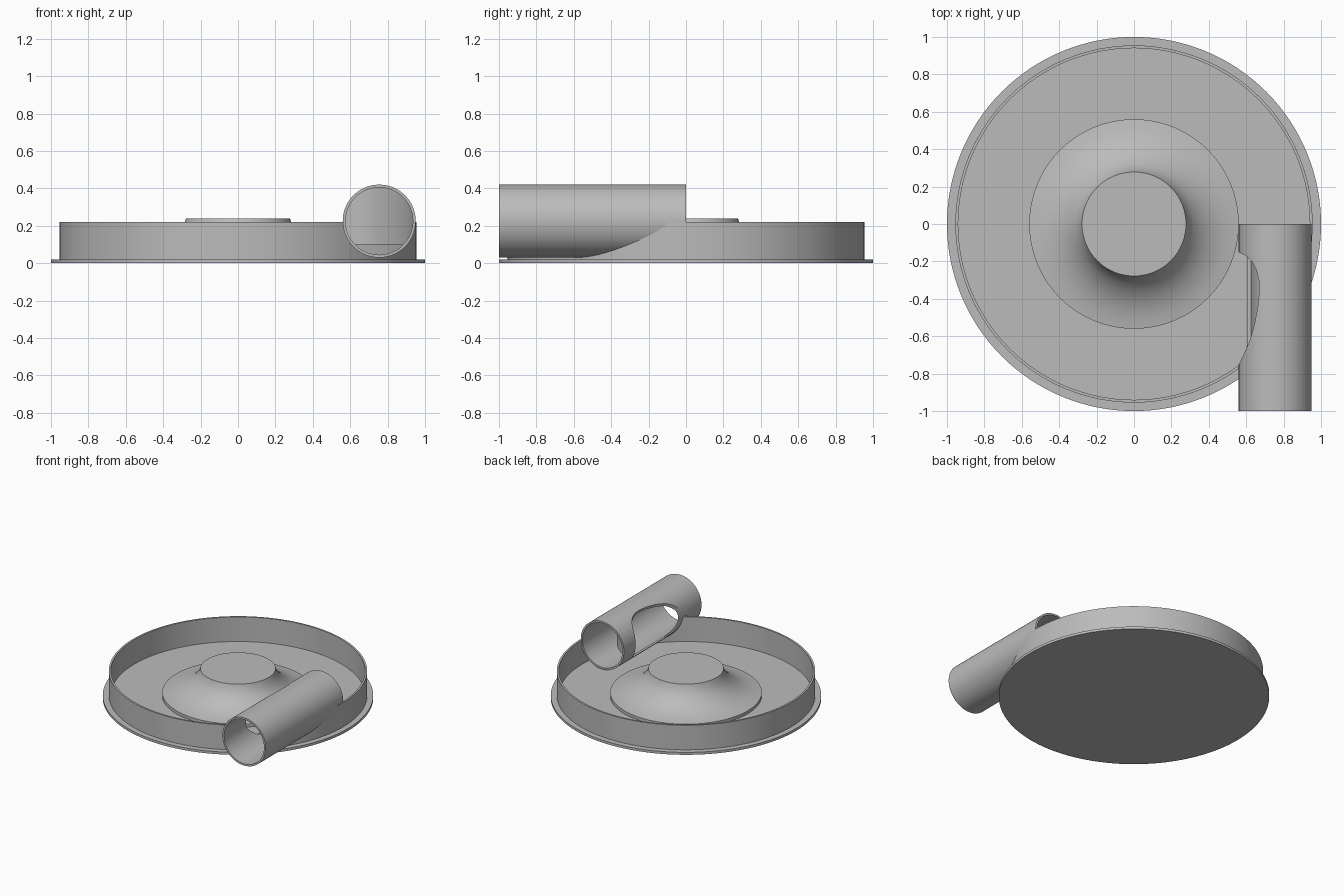
import bpy, bmesh, math
from mathutils import Matrix

cube = bpy.data.objects.get("Cube")
if cube:
    bpy.data.objects.remove(cube, do_unlink=True)

grey = bpy.data.materials.new("plain grey")
grey.use_nodes = True
COLOUR = (0.5, 0.5, 0.5, 1)
grey.diffuse_color = COLOUR
grey.node_tree.nodes["Principled BSDF"].inputs["Base Color"].default_value = COLOUR


def make(name, bm):
    bmesh.ops.remove_doubles(bm, verts=bm.verts, dist=1e-5)
    bmesh.ops.recalc_face_normals(bm, faces=bm.faces)
    mesh = bpy.data.meshes.new(name)
    bm.to_mesh(mesh)
    bm.free()
    mesh.materials.append(grey)
    ob = bpy.data.objects.new(name, mesh)
    bpy.context.collection.objects.link(ob)
    return ob


def lathe(name, profile, closed=False, steps=128, matrix=Matrix()):
    """Spin an (r, z) profile around the z axis."""
    bm = bmesh.new()
    vs = [bm.verts.new((r, 0, z)) for r, z in profile]
    pairs = list(zip(vs, vs[1:] + vs[:1]))
    if not closed:
        pairs.pop()
    edges = [bm.edges.new(p) for p in pairs]
    bmesh.ops.spin(bm, geom=vs + edges, cent=(0, 0, 0), axis=(0, 0, 1),
                   angle=math.tau, steps=steps, use_merge=True)
    bm.transform(matrix)
    return make(name, bm)


def prism(name, outline, low, high):
    bm = bmesh.new()
    face = bm.faces.new([bm.verts.new((x, y, low)) for x, y in outline])
    top = bmesh.ops.extrude_face_region(bm, geom=[face])["geom"]
    for v in top:
        if isinstance(v, bmesh.types.BMVert):
            v.co.z = high
    return make(name, bm)


def boolean(ob, cutter, operation="DIFFERENCE"):
    mod = ob.modifiers.new("cut", "BOOLEAN")
    mod.object = cutter
    mod.operation = operation
    mod.solver = "EXACT"
    cutter.hide_render = True
    bpy.context.view_layer.objects.active = ob
    bpy.ops.object.modifier_apply(modifier=mod.name)


# Base plate, rim and flared hub
base = lathe("base_plate", [(0, 0), (1, 0), (1, 0.02), (0, 0.02)])
rim = lathe("rim_wall", [(0.94, 0.015), (0.955, 0.015), (0.955, 0.22), (0.94, 0.22)], True)
hub = lathe("flared_hub", [(0, 0.015), (0.56, 0.015), (0.56, 0.045), (0.51, 0.053),
                           (0.46, 0.067), (0.41, 0.088), (0.36, 0.12), (0.32, 0.158),
                           (0.29, 0.2), (0.278, 0.24), (0, 0.24)])

# Tangential pipe lying along y
lay = Matrix.Translation((0.755, 0, 0.225)) @ Matrix.Rotation(math.pi / 2, 4, "X")
pipe = lathe("side_pipe", [(0.18, 0), (0.195, 0), (0.195, 1), (0.18, 1)], True, 96, lay)
bore = lathe("bore_cutter", [(0, -0.001), (0.183, -0.001), (0.183, 1.1), (0, 1.1)], False, 96, lay)
boolean(rim, bore)

# Opening from the pipe into the chamber
opening = prism("opening_cutter", [(0.5, -0.14), (0.56, -0.15), (0.6, -0.17), (0.633, -0.205),
                                   (0.655, -0.25), (0.667, -0.3), (0.67, -0.36),
                                   (0.662, -0.44), (0.645, -0.53), (0.62, -0.62),
                                   (0.59, -0.69), (0.56, -0.75), (0.5, -0.8)], 0.1, 0.6)
boolean(pipe, opening)

# Curved guide inside the pipe, turning towards the opening
arc = [(math.cos(a), math.sin(a)) for a in (math.pi / 2 * i / 20 for i in range(21))]
outer = [(0.55 + 0.41 * c, -0.72 + 0.58 * s) for c, s in arc]
inner = [(0.55 + 0.395 * c, -0.72 + 0.565 * s) for c, s in reversed(arc)]
guide = prism("inner_guide", outer + inner, 0.1, 0.6)
boolean(guide, bore, "INTERSECT")

for cutter in (bore, opening):
    bpy.data.objects.remove(cutter, do_unlink=True)

# Smooth round surfaces, sharp edges
bpy.ops.object.select_all(action="DESELECT")
for ob in (base, rim, hub, pipe, guide):
    ob.select_set(True)
bpy.context.view_layer.objects.active = base
bpy.ops.object.shade_smooth_by_angle(angle=math.radians(30))
